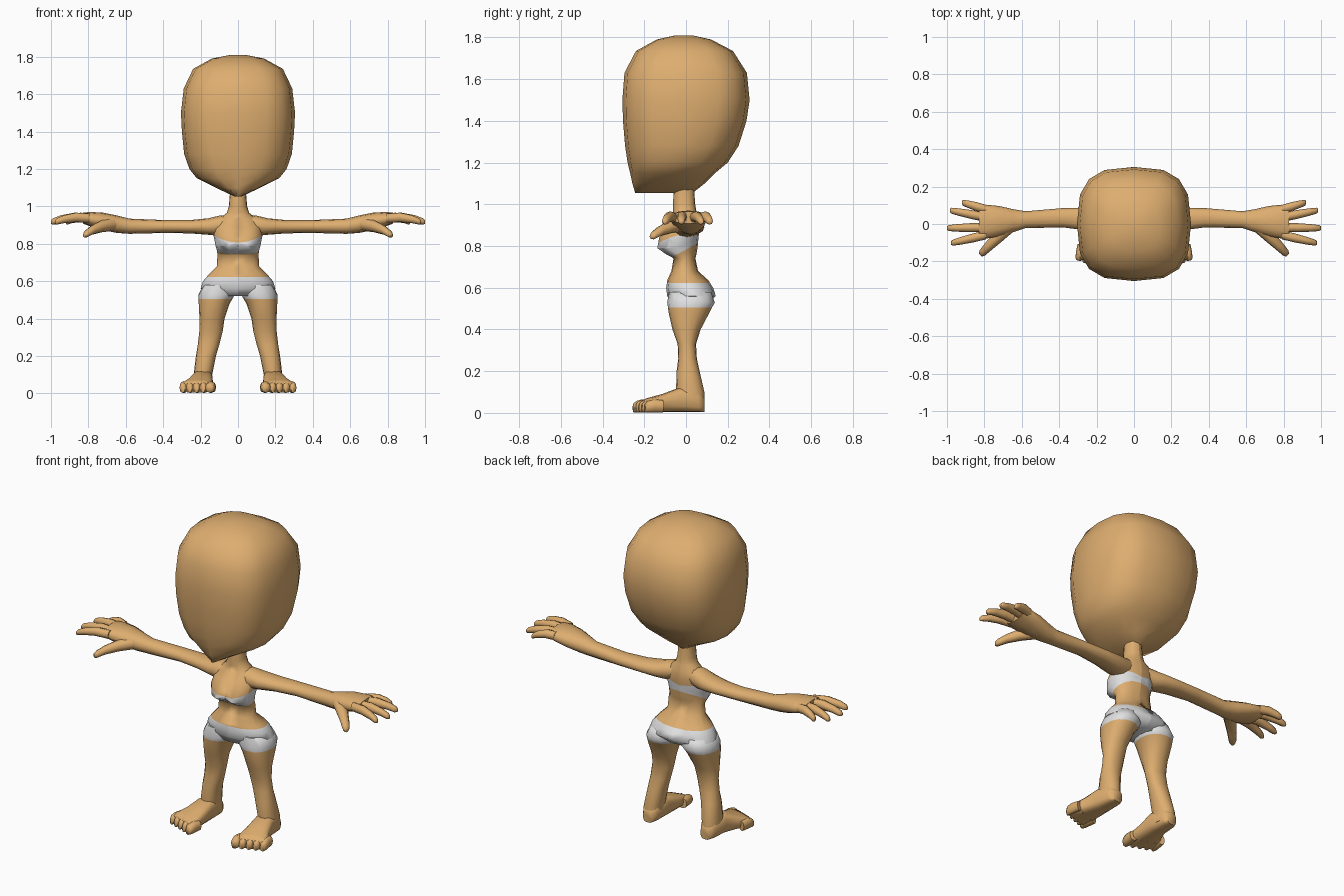
import bpy, bmesh, math
from mathutils import Vector

if "Cube" in bpy.data.objects:
    bpy.data.objects.remove(bpy.data.objects["Cube"])


def material(name, rgb):
    m = bpy.data.materials.new(name)
    m.diffuse_color = (*rgb, 1)
    m.use_nodes = True
    m.node_tree.nodes["Principled BSDF"].inputs["Base Color"].default_value = m.diffuse_color
    return m


SKIN = material("tan skin", (0.73, 0.42, 0.16))
CLOTH = material("white cloth", (0.74, 0.74, 0.74))


def ring(c, u, v, n=2.0, seg=16):
    """Superellipse of points around c, spanned by half axes u and v."""
    c, u, v, pts = Vector(c), Vector(u), Vector(v), []
    for i in range(seg):
        a = 2 * math.pi * i / seg
        p, q = [math.copysign(abs(k) ** (2 / n), k) if abs(k) > 1e-6 else 0
                for k in (math.cos(a), math.sin(a))]
        pts.append(c + u * p + v * q)
    return pts


def loft(bm, rings):
    """Skin a list of rings and cap both ends."""
    loops = [[bm.verts.new(p) for p in r] for r in rings]
    for a, b in zip(loops, loops[1:]):
        for i in range(len(a)):
            j = (i + 1) % len(a)
            bm.faces.new((a[i], a[j], b[j], b[i]))
    bm.faces.new(loops[0])
    bm.faces.new(loops[-1])


def finish(bm, name, cuts=(), is_cloth=None, mirror=False):
    for co, no in cuts:
        bmesh.ops.bisect_plane(bm, geom=bm.verts[:] + bm.edges[:] + bm.faces[:],
                               plane_co=co, plane_no=no)
    bmesh.ops.recalc_face_normals(bm, faces=bm.faces[:])
    if is_cloth:
        for f in bm.faces:
            f.material_index = int(is_cloth(f.calc_center_median()))
    me = bpy.data.meshes.new(name)
    bm.to_mesh(me)
    bm.free()
    me.materials.append(SKIN)
    me.materials.append(CLOTH)
    ob = bpy.data.objects.new(name, me)
    bpy.context.collection.objects.link(ob)
    bpy.ops.object.select_all(action='DESELECT')
    ob.select_set(True)
    bpy.context.view_layer.objects.active = ob
    bpy.ops.object.shade_smooth_by_angle(angle=math.radians(70))
    if mirror:
        mod = ob.modifiers.new("mirror", 'MIRROR')
        mod.use_mirror_merge = False
    return ob


def flat_ring(z, x0, x1, y0, y1, n=2.0, seg=16):
    """Horizontal ring from its bounds."""
    return ring(((x0 + x1) / 2, (y0 + y1) / 2, z), ((x1 - x0) / 2, 0, 0),
                (0, (y1 - y0) / 2, 0), n, seg)


# Head: rounded box tapering to the chin and neck
bm = bmesh.new()
loft(bm, [flat_ring(z, -h, h, y0, y1, n) for z, h, y0, y1, n in (
    (1.053, .02, -.243, .03, 2.2), (1.10, .12, -.257, .09, 2.3),
    (1.15, .22, -.268, .14, 2.4), (1.20, .26, -.28, .20, 2.5),
    (1.28, .288, -.292, .252, 2.7), (1.40, .30, -.302, .29, 2.9),
    (1.50, .305, -.305, .305, 2.9), (1.63, .29, -.295, .292, 2.9),
    (1.735, .24, -.24, .225, 2.7), (1.79, .14, -.14, .12, 2.4),
    (1.81, .04, -.05, .03, 2))])
finish(bm, "head")

# Torso with neck, bandeau top and briefs
bm = bmesh.new()
loft(bm, [flat_ring(z, -h, h, y0, y1, 2.2) for z, h, y0, y1 in (
    (.52, .12, -.07, .10), (.56, .20, -.09, .143), (.60, .187, -.095, .13),
    (.635, .157, -.09, .108), (.68, .113, -.07, .058), (.74, .11, -.06, .045),
    (.76, .112, -.10, .05), (.79, .12, -.145, .055), (.84, .13, -.135, .06),
    (.89, .125, -.10, .065), (.935, .10, -.065, .06), (.965, .06, -.062, .05),
    (1.0, .049, -.062, .044), (1.06, .044, -.06, .04), (1.12, .04, -.05, .035))])
for v in bm.verts:  # cleavage
    if abs(v.co.x) < .01 and v.co.y < -.08 and .75 < v.co.z < .87:
        v.co.y += .025


def torso_cloth(c):
    top = (c.z < .80 + .2 * abs(c.x) + .25 * (c.y + .14)
           and c.z > .745 + .54 * (c.y + .07))
    return top and c.z > .70 or c.z < .623


finish(bm, "torso", [((0, 0, 0), (1, 0, 0)),
                     ((0, -.14, .80), (-.2, -.25, 1)), ((0, -.14, .80), (.2, -.25, 1)),
                     ((0, -.07, .745), (0, -.54, 1)), ((0, 0, .623), (0, 0, 1))],
       torso_cloth)

# Legs, white above the hem of the briefs
bm = bmesh.new()
loft(bm, [flat_ring(*r, 2.2) for r in (
    (.58, .03, .185, -.08, .12), (.53, .015, .21, -.09, .138),
    (.48, .045, .21, -.083, .112), (.40, .072, .206, -.065, .07),
    (.33, .082, .207, -.04, .048), (.26, .10, .215, -.037, .052),
    (.20, .118, .225, -.045, .065), (.10, .138, .237, -.048, .088),
    (.03, .138, .237, -.045, .088))])
finish(bm, "leg", [((0, 0, .505), (0, 0, 1))], lambda c: c.z > .505, True)

# Feet turned slightly outwards, with five toes
bm = bmesh.new()
loft(bm, [ring((x, y, h / 2 + .004), (w * .96, w * s, 0), (0, 0, h / 2), 3)
          for x, y, w, h, s in (
    (.187, .088, .032, .07, 0), (.188, .06, .05, .10, 0),
    (.190, -.03, .058, .118, .05), (.203, -.11, .072, .088, .15),
    (.218, -.175, .088, .068, .28), (.224, -.205, .09, .055, .3))])
for i in range(5):
    x, y, r = .152 + .036 * i, -.252 + .014 * i, (.026 if i == 0 else .02)
    loft(bm, [ring((x - .012 * (1 - t), y + .085 * (1 - t), z), (r * k, r * k * .25, 0),
                   (0, 0, z - .003), 2.4, 8)
              for t, k, z in ((0, .9, .032), (.5, 1, .034), (.85, .95, .03), (1, .6, .024))])
finish(bm, "foot", mirror=True)


def side_ring(x, y0, y1, z0, z1, n=2.0, seg=12):
    """Ring across the arm direction from its bounds."""
    return ring((x, (y0 + y1) / 2, (z0 + z1) / 2), (0, (y1 - y0) / 2, 0),
                (0, 0, (z1 - z0) / 2), n, seg)


# Arms running into the palms
bm = bmesh.new()
loft(bm, [side_ring(*r, 2.2) for r in (
    (.04, -.05, .05, .86, .955), (.10, -.065, .065, .842, .95),
    (.16, -.055, .082, .848, .936), (.25, -.035, .088, .855, .927),
    (.38, -.018, .085, .858, .926), (.58, -.022, .068, .853, .934),
    (.65, -.045, .080, .858, .952), (.72, -.066, .096, .872, .966),
    (.79, -.078, .103, .893, .970), (.83, -.075, .098, .908, .966))])
finish(bm, "arm", mirror=True)

# Four fingers and a thumb
bm = bmesh.new()
for yb, xt, yt in ((.078, .92, .115), (.035, .985, .073),
                   (-.018, 1.0, -.022), (-.058, .978, -.102)):
    loft(bm, [ring((.79 + (xt - .79) * t, yb + (yt - yb) * t, z), (0, r, 0),
                   (0, 0, r * 1.05), 2.2, 8)
              for t, z, r in ((0, .936, .024), (.4, .941, .024), (.75, .931, .02),
                              (.95, .919, .016), (1, .915, .009))])
loft(bm, [ring(c, (r * .65, r * .76, 0), (0, 0, r), 2.2, 8) for c, r in (
    ((.67, -.015, .905), .036), ((.73, -.072, .893), .032),
    ((.78, -.122, .873), .025), ((.812, -.155, .852), .02),
    ((.822, -.166, .845), .011))])
finish(bm, "fingers", mirror=True)
